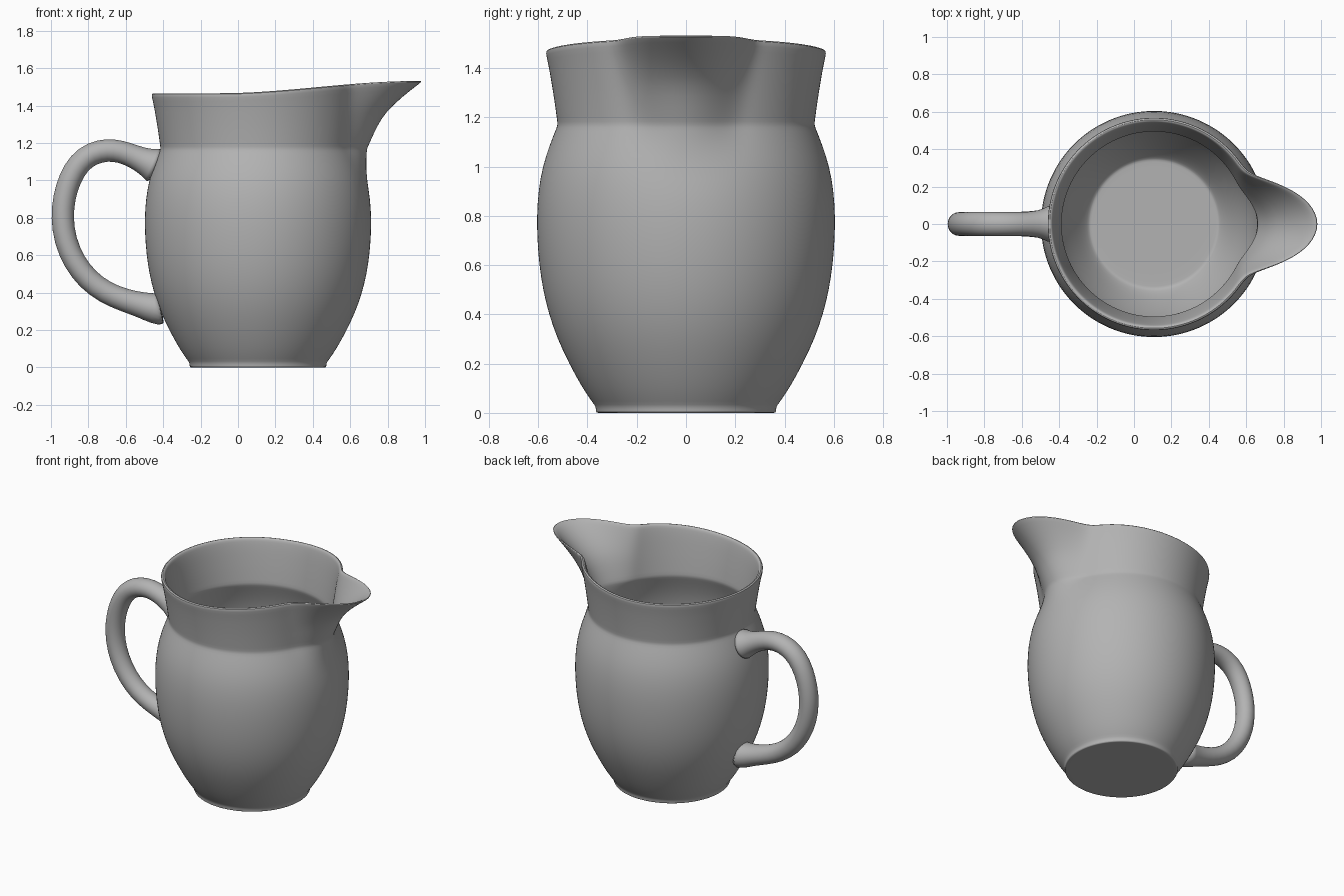
import bpy, bmesh
from math import sin, cos, pi, degrees
from mathutils import Vector

if "Cube" in bpy.data.objects:
    bpy.data.objects.remove(bpy.data.objects["Cube"])

clay = bpy.data.materials.new("grey glazed clay")
clay.use_nodes = True
GREY = (0.45, 0.45, 0.45, 1)
clay.diffuse_color = GREY
clay.node_tree.nodes["Principled BSDF"].inputs["Base Color"].default_value = GREY

CENTRE_X = 0.107
SEGMENTS = 96
RIM_Z = 1.468
NECK_Z = 1.17


def lerp_table(table, z):
    """Linear lookup in a list of (z, value) pairs."""
    if z <= table[0][0]:
        return table[0][1]
    for (z0, a), (z1, b) in zip(table, table[1:]):
        if z <= z1:
            return a + (b - a) * (z - z0) / (z1 - z0)
    return table[-1][1]


def smooth(t):
    t = min(max(t, 0), 1)
    return t * t * (3 - 2 * t)


def loft(name, rings):
    """Skin closed rings of points, cap both ends and smooth the result."""
    bm = bmesh.new()
    loops = [[bm.verts.new(p) for p in ring] for ring in rings]
    n = len(loops[0])
    for a, b in zip(loops, loops[1:]):
        for i in range(n):
            j = (i + 1) % n
            bm.faces.new((a[i], a[j], b[j], b[i]))
    bm.faces.new(loops[0][::-1])
    bm.faces.new(loops[-1])
    bmesh.ops.recalc_face_normals(bm, faces=bm.faces)
    mesh = bpy.data.meshes.new(name)
    bm.to_mesh(mesh)
    bm.free()
    mesh.materials.append(clay)
    obj = bpy.data.objects.new(name, mesh)
    bpy.context.collection.objects.link(obj)
    sub = obj.modifiers.new("smooth", "SUBSURF")
    sub.levels = sub.render_levels = 1
    bpy.ops.object.select_all(action="DESELECT")
    obj.select_set(True)
    bpy.context.view_layer.objects.active = obj
    bpy.ops.object.shade_smooth_by_angle(angle=pi / 4)
    return obj


# Jug wall: outer profile from foot to rim as (radius, height)
outer = [(0.36, 0), (0.366, 0.004), (0.366, 0.025), (0.378, 0.04), (0.42, 0.1),
         (0.475, 0.2), (0.522, 0.3), (0.557, 0.4), (0.581, 0.5), (0.596, 0.6),
         (0.604, 0.7), (0.606, 0.8), (0.6, 0.9), (0.583, 1.0), (0.553, 1.09),
         (0.529, 1.15), (0.521, NECK_Z), (0.524, 1.19), (0.535, 1.27),
         (0.545, 1.33), (0.557, 1.4), (0.569, 1.45)]
inner = [(r - 0.028, z) for r, z in reversed(outer) if z > 0.09]
floor = [(0.355, 0.052), (0.343, 0.045), (0.33, 0.045), (0.15, 0.045), (0.01, 0.045)]
profile = ([(0.01, 0), (0.2, 0), (0.35, 0)] + outer
           + [(0.568, 1.462), (0.558, RIM_Z), (0.546, 1.462)] + inner + floor)

# Spout: how far the wall is pulled out towards +x at each height
pull = [(1.0, 0), (1.09, 0.025), (NECK_Z, 0.063), (1.27, 0.103),
        (1.33, 0.138), (1.4, 0.22), (1.45, 0.29), (RIM_Z, 0.32)]
spread = [(1.0, 24), (NECK_Z, 27), (RIM_Z, 33)]


def wall_ring(r, z):
    ring = []
    for i in range(SEGMENTS):
        a = 2 * pi * i / SEGMENTS
        off = abs(degrees(a if a <= pi else a - 2 * pi))
        width = lerp_table(spread, z)
        bump = 0.5 * (1 + cos(pi * off / width)) if off < width else 0
        rad = r + bump * lerp_table(pull, z)
        x = CENTRE_X + rad * cos(a)
        rise = max(0, (z - NECK_Z) / (RIM_Z - NECK_Z))
        lift = 0.066 * rise * smooth((x + 0.1) / 1.05)
        ring.append((x, rad * sin(a), z + lift))
    return ring


loft("jug_body", [wall_ring(r, z) for r, z in profile])

# Handle: tube along a path of (x, height, radius), flared where it meets the wall
path = [(-0.435, 1.075, 0.105), (-0.46, 1.086, 0.09), (-0.5, 1.102, 0.072),
        (-0.56, 1.13, 0.062), (-0.63, 1.156, 0.061), (-0.7, 1.164, 0.062),
        (-0.78, 1.146, 0.063), (-0.85, 1.095, 0.063), (-0.9, 1.01, 0.062),
        (-0.93, 0.91, 0.061), (-0.941, 0.8, 0.061), (-0.925, 0.68, 0.061),
        (-0.877, 0.565, 0.061), (-0.805, 0.47, 0.061), (-0.71, 0.4, 0.061),
        (-0.61, 0.36, 0.062), (-0.52, 0.335, 0.068), (-0.45, 0.316, 0.083),
        (-0.405, 0.305, 0.1)]
points = [Vector((x, 0, z)) for x, z, _ in path]
rings = []
for i, (x, z, r) in enumerate(path):
    along = points[min(i + 1, len(path) - 1)] - points[max(i - 1, 0)]
    if i == len(path) - 1:
        along = Vector((1, 0, 0.4))  # lie flat against the wall
    side = Vector((0, 1, 0))
    up = along.normalized().cross(side)
    rings.append([points[i] + r * (cos(t) * side * 1.05 + sin(t) * up)
                  for t in (2 * pi * k / 20 for k in range(20))])
loft("handle", rings)
